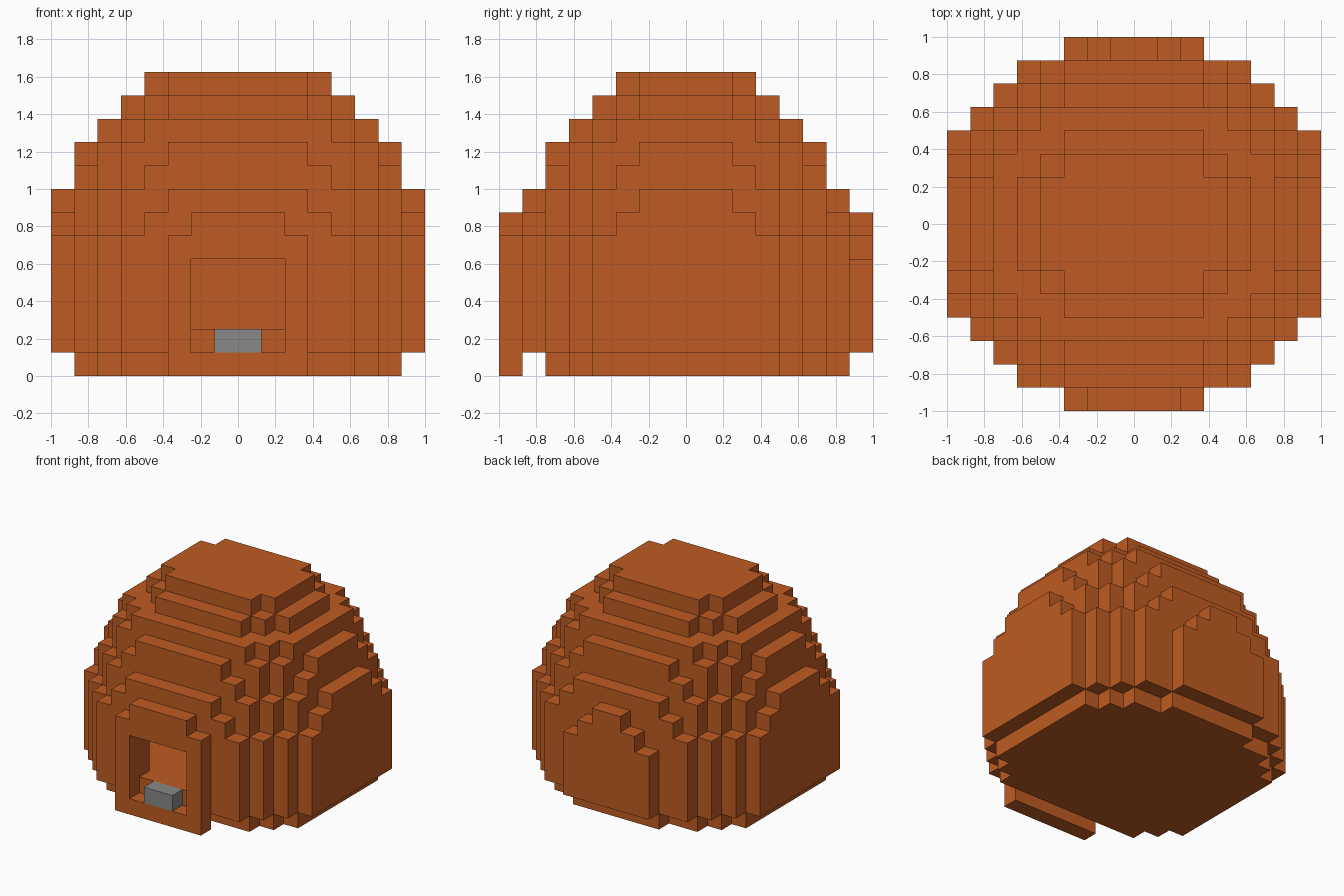
import bpy
import bmesh
from mathutils import Vector

old = bpy.data.objects.get("Cube")
if old:
    bpy.data.objects.remove(old, do_unlink=True)

UNIT = 0.125


def make_material(name, rgb):
    mat = bpy.data.materials.new(name)
    mat.use_nodes = True
    mat.diffuse_color = (*rgb, 1)
    mat.node_tree.nodes["Principled BSDF"].inputs["Base Color"].default_value = (*rgb, 1)
    return mat


orange = make_material("burnt orange", (0.515, 0.105, 0.016))
grey = make_material("stone grey", (0.25, 0.25, 0.25))

# Half widths of each storey, row by row from the middle outwards
LOWER = "88887653"
STOREYS = ["7777653"] + [LOWER] * 4 + ["88887652", "88876541", "8877653",
           "777654", "776653", "66654", "5543", "443"]


def half(i):
    """Distance of a block from the centre line."""
    return i if i >= 0 else -i - 1


def in_dome(x, y, z):
    if not 0 <= z < len(STOREYS):
        return False
    rows = STOREYS[z]
    row = half(y)
    return row < len(rows) and half(x) < int(rows[row])


def neighbours(c):
    for axis in range(3):
        for step in (-1, 1):
            n = list(c)
            n[axis] += step
            yield tuple(n), axis, step


def block_range(x, y, z):
    return {(i, j, k) for i in range(*x) for j in range(*y) for k in range(*z)}


def build(name, cells, mat, occupied):
    """Skin a set of blocks, leaving out walls shared with other blocks."""
    bm = bmesh.new()
    for c in cells:
        for n, axis, step in neighbours(c):
            if n in occupied:
                continue
            mid = Vector(c) + Vector((0.5, 0.5, 0.5))
            mid[axis] += step / 2
            u, v = Vector(), Vector()
            u[(axis + 1) % 3] = 0.5
            v[(axis + 2) % 3] = 0.5 * step
            corners = (mid - u - v, mid + u - v, mid + u + v, mid - u + v)
            bm.faces.new([bm.verts.new(p * UNIT) for p in corners])
    bmesh.ops.remove_doubles(bm, verts=bm.verts, dist=0.001)
    bmesh.ops.dissolve_limit(bm, angle_limit=0.01, verts=bm.verts, edges=bm.edges,
                             delimit={'NORMAL'})
    mesh = bpy.data.meshes.new(name)
    bm.to_mesh(mesh)
    bm.free()
    mesh.materials.append(mat)
    obj = bpy.data.objects.new(name, mesh)
    bpy.context.collection.objects.link(obj)


# Stepped dome, with the front row left for the doorway
solid = {c for c in block_range((-8, 8), (-7, 8), (0, 13)) if in_dome(*c)}
solid -= block_range((-8, 8), (-7, -6), (0, 1))

# Hollow room and the passage leading to it
room = {c for c in solid if c[2] >= 2 and all(n in solid for n, a, s in neighbours(c))}
dome = solid - room - block_range((-2, 2), (-7, -6), (2, 5))

# Raised door surround with a square opening
surround = block_range((-3, 3), (-8, -7), (0, 6)) | block_range((-2, 2), (-8, -7), (6, 7))
surround -= block_range((-2, 2), (-8, -7), (1, 5))

# Grey doorstep
step_block = block_range((-1, 1), (-8, -7), (1, 2))

everything = dome | surround | step_block
build("dome", dome, orange, everything)
build("door_surround", surround, orange, everything)
build("doorstep", step_block, grey, everything)
